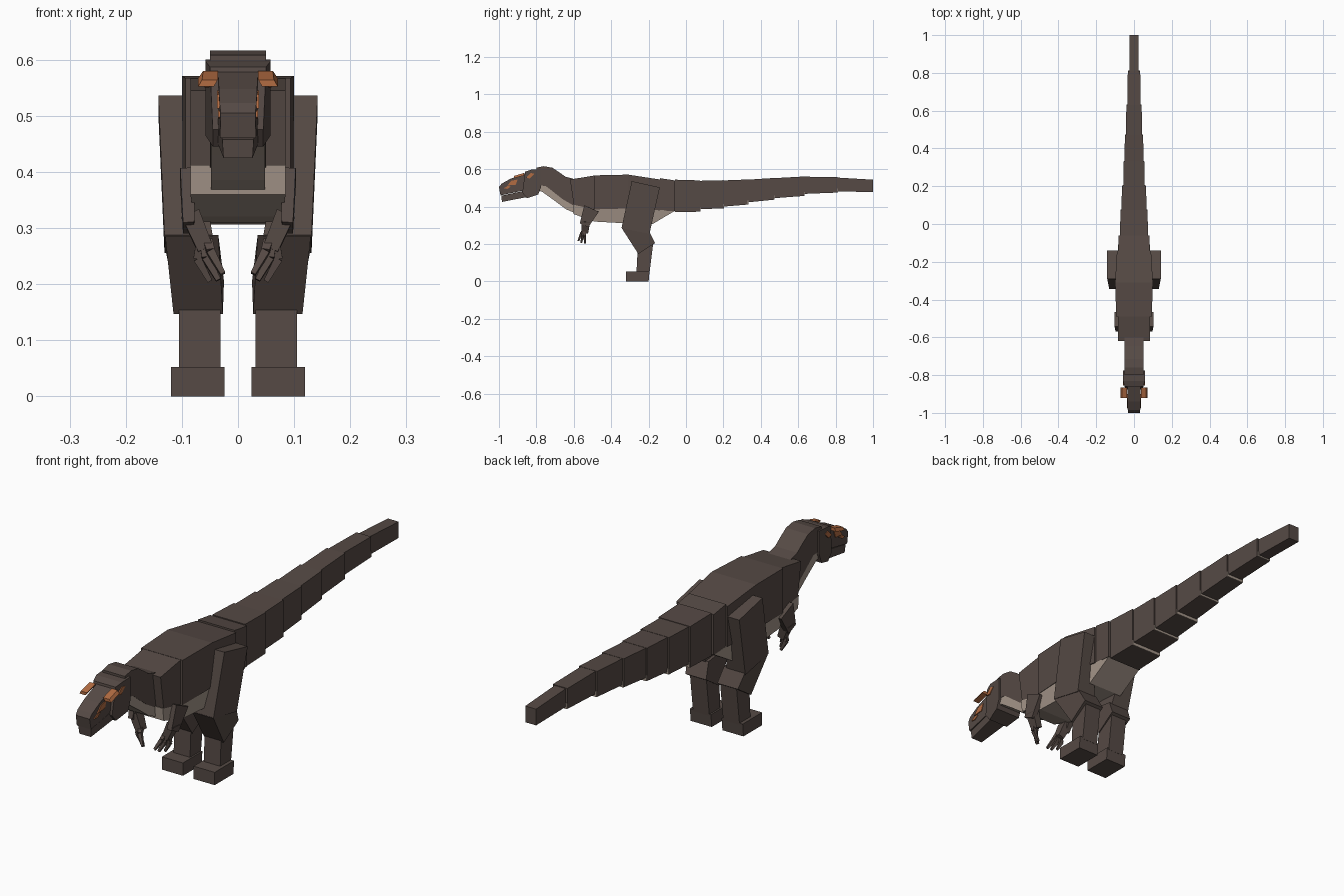
import bpy, bmesh
from mathutils import Vector


def material(name, rgb):
    m = bpy.data.materials.new(name)
    m.diffuse_color = (*rgb, 1)
    return m


HIDE = material("dark brown hide", (0.092, 0.068, 0.059))
BELLY = material("tan belly", (0.37, 0.30, 0.25))
ORANGE = material("orange marking", (0.45, 0.15, 0.055))


def finish(name, bm, mat):
    bmesh.ops.recalc_face_normals(bm, faces=bm.faces)
    mesh = bpy.data.meshes.new(name)
    bm.to_mesh(mesh)
    bm.free()
    mesh.materials.append(mat)
    ob = bpy.data.objects.new(name, mesh)
    bpy.context.collection.objects.link(ob)
    return ob


def prism(name, pts, inner, outer, mat=HIDE):
    """Side profile of (y, z) points; outer and inner x may be one value or one per point."""
    n = len(pts)
    a = inner if isinstance(inner, list) else [inner] * n
    b = outer if isinstance(outer, list) else [outer] * n
    bm = bmesh.new()
    left = [bm.verts.new((x, y, z)) for x, (y, z) in zip(a, pts)]
    right = [bm.verts.new((x, y, z)) for x, (y, z) in zip(b, pts)]
    bm.faces.new(left)
    bm.faces.new(right)
    for i in range(n):
        j = (i + 1) % n
        bm.faces.new((left[i], left[j], right[j], right[i]))
    return finish(name, bm, mat)


def centred(name, pts, half, mat=HIDE):
    neg = [-h for h in half] if isinstance(half, list) else -half
    return prism(name, pts, neg, half, mat)


def bar(name, p, q, wide, deep, wide_end=None, deep_end=None, mat=HIDE):
    """Tapered square bar from p to q; wide is across x, deep along y."""
    p, q = Vector(p), Vector(q)
    d = (q - p).normalized()
    v = d.cross(Vector((1, 0, 0))).normalized()
    u = v.cross(d)
    bm = bmesh.new()
    rings = []
    for c, w, t in ((p, wide, deep), (q, wide_end or wide, deep_end or deep)):
        rings.append([bm.verts.new(c + u * w / 2 * sx + v * t / 2 * sy)
                      for sx, sy in ((-1, -1), (1, -1), (1, 1), (-1, 1))])
    bm.faces.new(rings[0])
    bm.faces.new(rings[1])
    for i in range(4):
        j = (i + 1) % 4
        bm.faces.new((rings[0][i], rings[0][j], rings[1][j], rings[1][i]))
    return finish(name, bm, mat)


def mirrored(ob):
    # the mirrored half crosses x = 0 through an untransformed object origin
    ob.modifiers.new("mirror", 'MIRROR')
    return ob


# torso blocks
centred("chest", [(-.62, .545), (-.49, .566), (-.49, .385), (-.60, .41)], .085)
centred("ribcage", [(-.49, .567), (-.31, .571), (-.31, .39), (-.49, .385)],
        [.094, .1, .1, .094])
centred("hips", [(-.31, .571), (-.14, .545), (-.14, .38), (-.31, .39)], [.1, .09, .09, .1])
centred("rump", [(-.14, .552), (-.06, .54), (-.06, .375), (-.14, .38)], .083)

# tan underside
centred("chest_underside", [(-.605, .412), (-.49, .387), (-.49, .32), (-.60, .36)],
        [.085, .085, .078, .085], BELLY)
centred("belly", [(-.49, .388), (-.31, .392), (-.31, .31), (-.49, .32)],
        [.093, .097, .085, .08], BELLY)
centred("groin", [(-.31, .392), (-.06, .377), (-.18, .306), (-.31, .31)],
        [.097, .08, .08, .085], BELLY)

# neck with a tan throat
centred("neck", [(-.60, .548), (-.645, .56), (-.68, .585), (-.715, .608), (-.76, .616),
                 (-.80, .608), (-.80, .515), (-.75, .51), (-.73, .495), (-.66, .44),
                 (-.60, .405)], .05)
centred("throat", [(-.80, .53), (-.75, .511), (-.73, .496), (-.66, .441), (-.59, .405),
                   (-.58, .36), (-.64, .385), (-.70, .43), (-.77, .48), (-.80, .488)],
        .0485, BELLY)

# head
centred("skull", [(-.775, .600), (-.83, .597), (-.86, .587), (-.875, .475), (-.85, .445),
                  (-.79, .465), (-.775, .505)], [.058, .058, .05, .045, .045, .058, .058])
centred("snout", [(-.85, .582), (-.94, .548), (-.985, .523), (-1.0, .505), (-.992, .46),
                  (-.85, .49)], [.036, .034, .033, .031, .032, .036])
centred("lower_jaw", [(-.83, .492), (-.988, .458), (-.984, .425), (-.83, .455)],
        [.038, .028, .026, .038])

# brow crests, eyes and snout markings
mirrored(prism("brow_crest", [(-.92, .552), (-.92, .564), (-.865, .580), (-.865, .567)],
               [.043, .036, .036, .043], [.071, .064, .062, .071], ORANGE))
mirrored(prism("eye_patch", [(-.955, .513), (-.935, .538), (-.90, .545), (-.91, .517)],
               .033, .0375, ORANGE))
mirrored(prism("cheek_patch", [(-.855, .555), (-.83, .58), (-.81, .575), (-.835, .55)],
               .05, .0595, ORANGE))
mirrored(prism("lip_mark", [(-.975, .497), (-.955, .51), (-.935, .508), (-.955, .495)],
               .03, .036, ORANGE))

# tail segments: start, end, half width, top start, top end, bottom start, bottom end
TAIL = [(-.06, .075, .074, .544, .540, .370, .373),
        (.075, .20, .066, .538, .541, .386, .391),
        (.20, .33, .057, .540, .545, .400, .411),
        (.33, .47, .050, .544, .553, .423, .437),
        (.47, .63, .042, .552, .561, .445, .457),
        (.63, .81, .034, .560, .558, .468, .475),
        (.81, 1.0, .025, .555, .544, .481, .478)]
for i, (y0, y1, hw, t0, t1, b0, b1) in enumerate(TAIL):
    centred(f"tail_segment_{i + 1}", [(y0, t0), (y1, t1), (y1, b1), (y0, b0)],
            [hw, hw * .97, hw * .97, hw])
    if i < len(TAIL) - 1:
        # tan lower edge on the step between segments
        centred(f"tail_step_{i + 1}", [(y1, b1), (y1 + .003, b1), (y1 + .003, b1 + .022),
                                       (y1, b1 + .022)], hw * .95, BELLY)

# hind legs
mirrored(prism("thigh", [(-.29, .536), (-.14, .503), (-.195, .255), (-.345, .285)],
               [.085, .085, .045, .045], [.142, .142, .131, .131]))
mirrored(prism("shin", [(-.345, .287), (-.195, .265), (-.165, .205), (-.255, .147)],
               [.035, .035, .025, .027], [.13, .13, .118, .115]))
mirrored(prism("ankle", [(-.258, .18), (-.175, .205), (-.195, .045), (-.265, .045)],
               .031, .105))
mirrored(prism("foot", [(-.32, .052), (-.195, .052), (-.20, 0), (-.32, 0)], .024, .119))

# small arms with three claws
mirrored(bar("upper_arm", (.09, -.505, .39), (.088, -.545, .30), .026, .085, .02, .05))
mirrored(bar("forearm", (.085, -.535, .325), (.058, -.54, .262), .034, .045, .028, .034))
for i, (x, y, z) in enumerate(((.027, -.575, .218), (.035, -.56, .207), (.05, -.54, .205))):
    knuckle = (x + .022, (y - .54) / 2 - .002, z + .04)
    mirrored(bar(f"claw_{i + 1}_base", (.060 + .006 * (i - 1), -.545, .275), knuckle,
                 .017, .016, .015, .014))
    mirrored(bar(f"claw_{i + 1}_tip", knuckle, (x, y, z), .015, .014, .009, .009))
